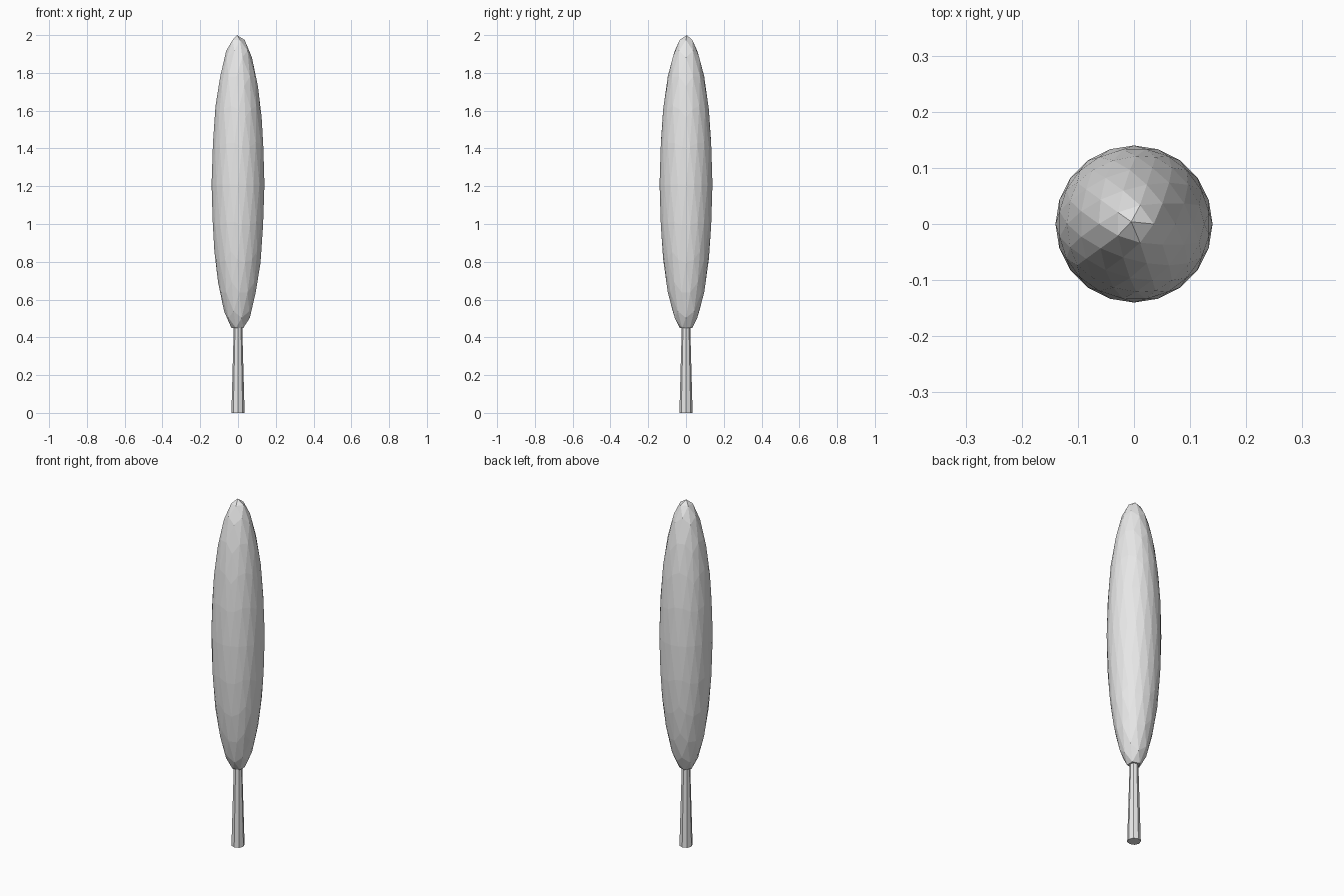
import bpy
import bmesh
from mathutils import Matrix

cube = bpy.data.objects.get("Cube")
if cube:
    bpy.data.objects.remove(cube, do_unlink=True)

# One plain grey for the whole tree
grey = bpy.data.materials.new("light_grey")
grey.use_nodes = True
grey.diffuse_color = (0.8, 0.8, 0.8, 1)
grey.node_tree.nodes["Principled BSDF"].inputs["Base Color"].default_value = (0.8, 0.8, 0.8, 1)


def add_part(name, bm):
    mesh = bpy.data.meshes.new(name)
    bm.to_mesh(mesh)
    bm.free()
    mesh.materials.append(grey)
    part = bpy.data.objects.new(name, mesh)
    bpy.context.collection.objects.link(part)
    return part


FOLIAGE_BASE = 0.45
FOLIAGE_MID = 1.21
FOLIAGE_HALF = 0.79
FOLIAGE_RADIUS = 0.14

# Foliage: tall faceted ellipsoid with a flat underside and a slightly leaning tip
bm = bmesh.new()
bmesh.ops.create_icosphere(bm, subdivisions=3, radius=1)
bmesh.ops.scale(bm, vec=(FOLIAGE_RADIUS, FOLIAGE_RADIUS, FOLIAGE_HALF), verts=bm.verts)
bmesh.ops.translate(bm, vec=(0, 0, FOLIAGE_MID), verts=bm.verts)
for v in bm.verts:
    v.co.z = max(v.co.z, FOLIAGE_BASE)
tip = max(bm.verts, key=lambda v: v.co.z)
tip.co.x -= 0.005
tip.co.y += 0.004
add_part("foliage", bm)

# Trunk: tapered eight-sided post that reaches just inside the foliage
TRUNK_HEIGHT = 0.47
bm = bmesh.new()
bmesh.ops.create_cone(bm, cap_ends=True, segments=8, radius1=0.035, radius2=0.022,
                      depth=TRUNK_HEIGHT, matrix=Matrix.Translation((0, 0, TRUNK_HEIGHT / 2)))
add_part("trunk", bm)
